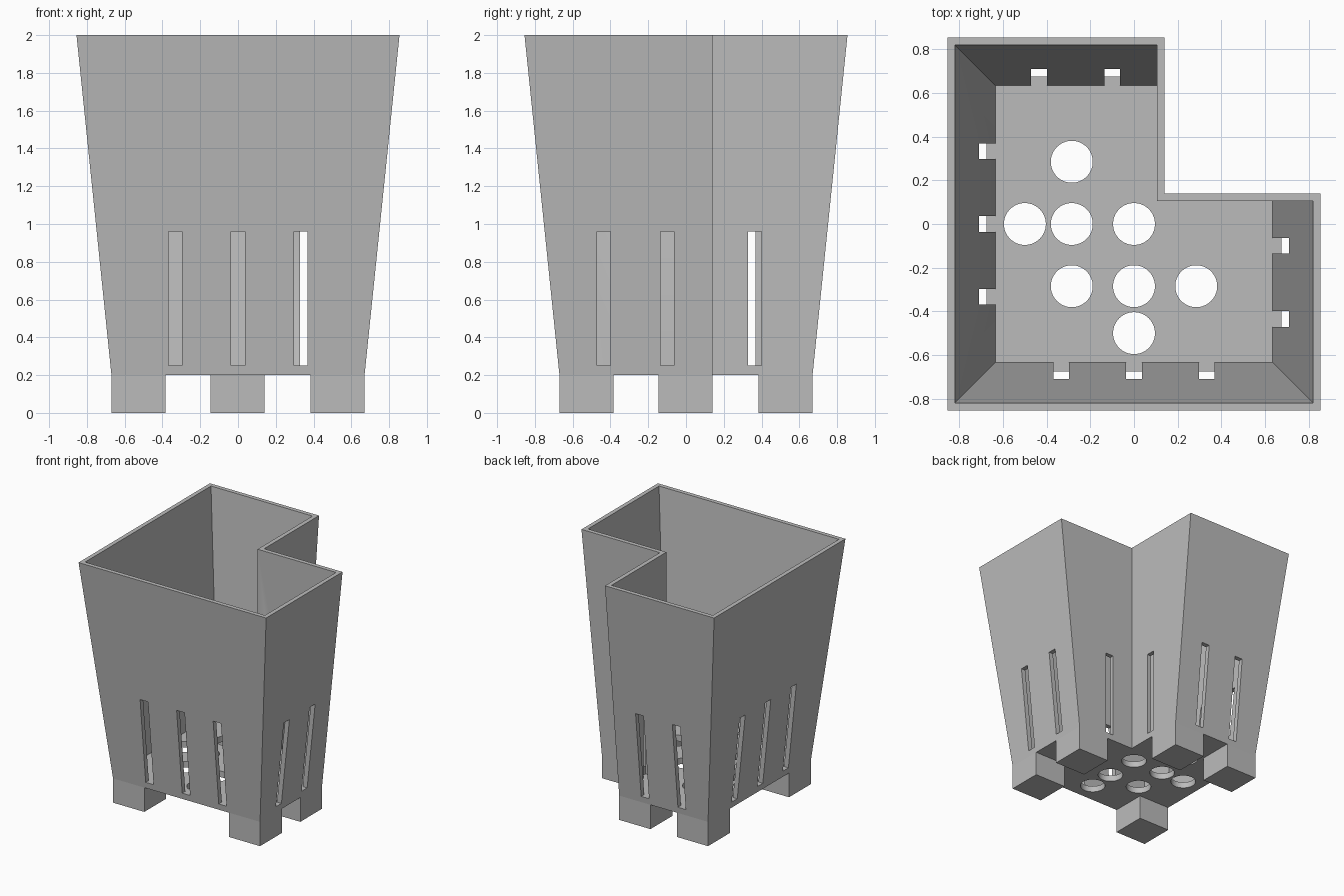
import bpy
import bmesh
from mathutils import Matrix, Vector

cube = bpy.data.objects.get("Cube")
if cube:
    bpy.data.objects.remove(cube, do_unlink=True)

grey = bpy.data.materials.new("plain grey")
grey.use_nodes = True
COLOUR = (0.5, 0.5, 0.5, 1)
grey.diffuse_color = COLOUR
grey.node_tree.nodes["Principled BSDF"].inputs["Base Color"].default_value = COLOUR

BASE, TOP = 0.67, 0.855      # outer half widths at the floor and the rim
NOTCH, WALL = 0.14, 0.035    # inside corner of the L, wall thickness
UNDER, FLOOR, HEIGHT = 0.2, 0.25, 2.0


def make_object(name, bm):
    bmesh.ops.recalc_face_normals(bm, faces=bm.faces)
    mesh = bpy.data.meshes.new(name)
    bm.to_mesh(mesh)
    bm.free()
    mesh.materials.append(grey)
    obj = bpy.data.objects.new(name, mesh)
    bpy.context.collection.objects.link(obj)
    return obj


def add_box(bm, low, high):
    low, high = Vector(low), Vector(high)
    size = Matrix.Diagonal((high - low).to_4d())
    size[3][3] = 1
    return bmesh.ops.create_cube(
        bm, size=1, matrix=Matrix.Translation((low + high) / 2) @ size)["verts"]


def l_ring(bm, half, notch, z):
    points = [(-half, -half), (half, -half), (half, notch),
              (notch, notch), (notch, half), (-half, half)]
    return [bm.verts.new((x, y, z)) for x, y in points]


# Tapered L-shaped pot with a floor
bm = bmesh.new()
rings = [l_ring(bm, BASE, NOTCH, UNDER),
         l_ring(bm, TOP, NOTCH, HEIGHT),
         l_ring(bm, TOP - WALL, NOTCH - WALL, HEIGHT),
         l_ring(bm, BASE - WALL, NOTCH - WALL, FLOOR)]
for a, b in zip(rings, rings[1:]):
    for i in range(6):
        j = (i + 1) % 6
        bm.faces.new((a[i], a[j], b[j], b[i]))
bm.faces.new(rings[0])
bm.faces.new(rings[-1])
pot = make_object("pot", bm)

# Cutters: wall slots, mirrored across the diagonal, and floor drain holes
bm = bmesh.new()
SLOT = 0.036
slots = [(c, -0.9, -0.615) for c in (-0.333, 0, 0.333)]
slots += [(c, 0.615, 0.9) for c in (-0.435, -0.1)]
slots.append((0.365, 0.05, 0.2))
for c, near, far in slots:
    add_box(bm, (c - SLOT, near, FLOOR), (c + SLOT, far, 0.96))
    add_box(bm, (near, c - SLOT, FLOOR), (far, c + SLOT, 0.96))

STEP, OUTER = 0.285, 0.5
holes = [(0, 0), (-STEP, -STEP)]
for a, b in ((-STEP, STEP), (-STEP, 0), (-OUTER, 0)):
    holes += [(a, b), (b, a)]
for x, y in holes:
    bmesh.ops.create_cone(bm, cap_ends=True, segments=64, radius1=0.096,
                          radius2=0.096, depth=0.3,
                          matrix=Matrix.Translation((x, y, UNDER)))
cutter = make_object("opening_cutter", bm)
cutter.hide_render = True

cut = pot.modifiers.new("openings", "BOOLEAN")
cut.operation = "DIFFERENCE"
cut.solver = "EXACT"
cut.object = cutter
bpy.context.view_layer.objects.active = pot
pot.select_set(True)
bpy.ops.object.modifier_apply(modifier=cut.name)
bpy.data.objects.remove(cutter, do_unlink=True)
bpy.ops.object.shade_smooth_by_angle(angle=0.4)

# Square feet at the corners and at the two ends of the L
LEG = 0.285
mid = NOTCH - LEG
end = BASE - LEG
feet = {"front_right_foot": (-BASE, -BASE), "front_left_foot": (end, -BASE),
        "back_right_foot": (-BASE, end), "left_end_foot": (end, mid),
        "back_end_foot": (mid, end)}
for name, (x, y) in feet.items():
    bm = bmesh.new()
    add_box(bm, (x, y, 0), (x + LEG, y + LEG, UNDER))
    make_object(name, bm)
